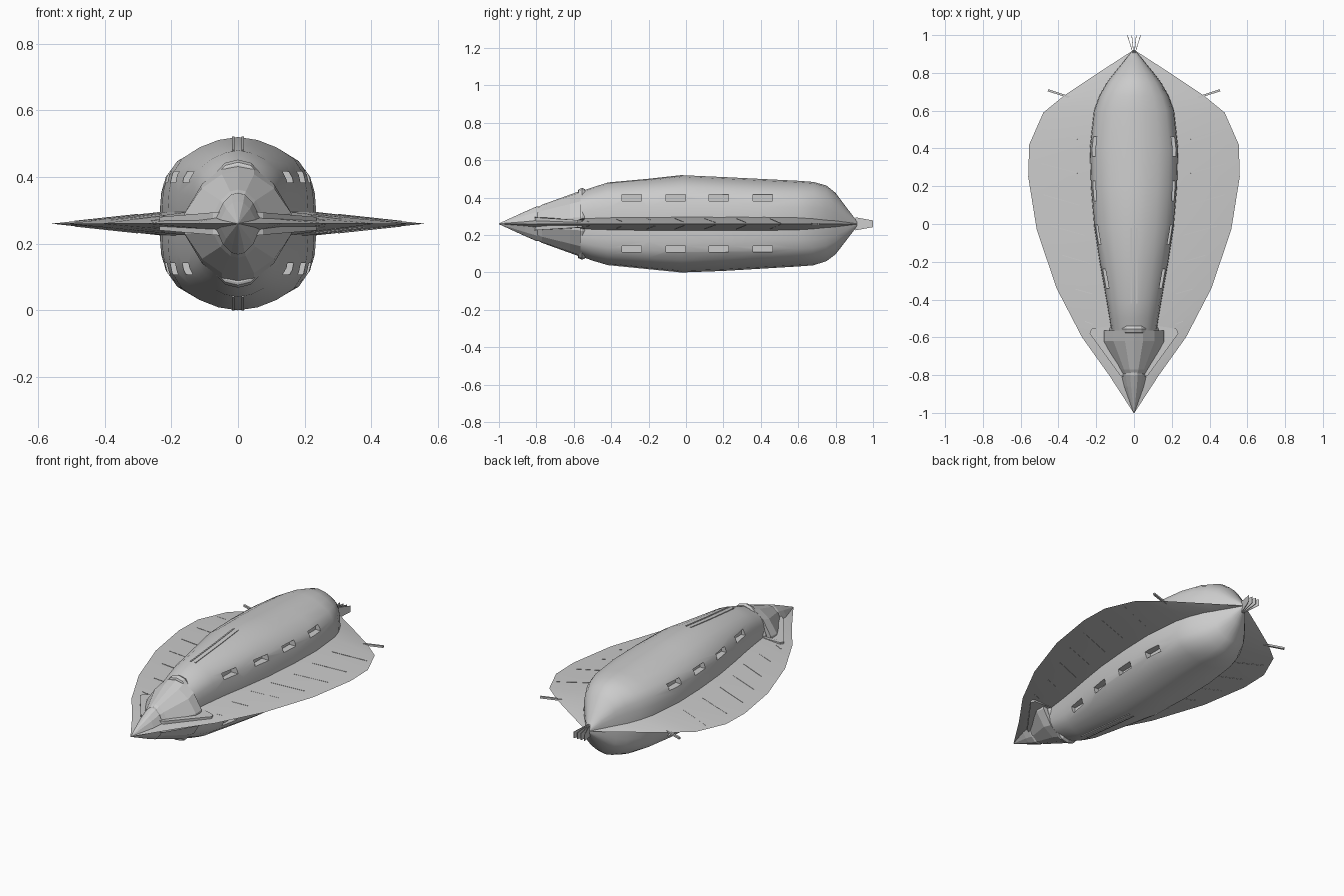
import bpy, bmesh, math
from mathutils import Vector, Matrix

if "Cube" in bpy.data.objects:
    bpy.data.objects.remove(bpy.data.objects["Cube"])

MID = 0.26
# Hull stations: y, half width, top z, bottom z
HULL = [(-.57, .118, .43, .09), (-.50, .13, .455, .063), (-.42, .143, .48, .04), (-.2, .182, .50, .018),
        (-.02, .21, .52, 0), (.2, .228, .51, .008), (.4, .234, .50, .02), (.6, .212, .49, .032),
        (.68, .183, .484, .038), (.75, .143, .465, .06), (.80, .105, .425, .097), (.86, .055, .345, .175),
        (.92, .006, .266, .254)]
# Wing outline: y, edge half width, root half thickness
WING = [(-1, .002, .001), (-.8, .132, .018), (-.6, .275, .026), (-.34, .41, .035), (-.03, .515, .036),
        (.25, .56, .036), (.42, .555, .036), (.59, .48, .034), (.68, .37, .028), (.80, .19, .018), (.92, .004, .002)]


def lerp(table, y, k):
    if y <= table[0][0]:
        return table[0][k]
    for a, b in zip(table, table[1:]):
        if y <= b[0]:
            return a[k] + (b[k] - a[k]) * (y - a[0]) / (b[0] - a[0])
    return table[-1][k]


def finish(name, bm, smooth=None):
    bmesh.ops.recalc_face_normals(bm, faces=bm.faces)
    me = bpy.data.meshes.new(name)
    bm.to_mesh(me)
    bm.free()
    ob = bpy.data.objects.new(name, me)
    bpy.context.collection.objects.link(ob)
    if smooth:
        bpy.ops.object.select_all(action='DESELECT')
        ob.select_set(True)
        bpy.context.view_layer.objects.active = ob
        bpy.ops.object.shade_smooth_by_angle(angle=math.radians(smooth))
    return ob


def loft(bm, rings):
    rings = [[bm.verts.new(p) for p in r] for r in rings]
    n = len(rings[0])
    for a, b in zip(rings, rings[1:]):
        for i in range(n):
            bm.faces.new((a[i], a[(i + 1) % n], b[(i + 1) % n], b[i]))
    bm.faces.new(rings[0])
    bm.faces.new(rings[-1][::-1])


def section(y, w, zt, zb, quad):
    # quad runs from the crown to the waist in normalised units
    up = [(x * w, MID + z * (zt - MID)) for x, z in quad]
    dn = [(x * w, MID - z * (MID - zb)) for x, z in quad[-2::-1]]
    right = up + dn
    left = [(-x, z) for x, z in right[::-1] if x > 1e-6]
    return [(x, y, z) for x, z in right + left]


def box(bm, centre, size, rot=None):
    m = Matrix.Translation(centre) @ (rot.to_4x4() if rot else Matrix()) @ Matrix.Diagonal((*size, 1))
    bmesh.ops.create_cube(bm, size=1, matrix=m)


def bar(bm, a, b, wide, high):
    a, b = Vector(a), Vector(b)
    box(bm, (a + b) / 2, (wide, (b - a).length, high), (b - a).to_track_quat('Y', 'Z').to_matrix())


# Rounded hull
ROUND = [(0, 1), (.28, .965), (.55, .88), (.80, .75), (.93, .58), (.985, .38), (1, .18), (1, 0)]
bm = bmesh.new()
loft(bm, [section(*s, ROUND) for s in HULL])
hull = finish("hull", bm)

# Recessed side windows
bm = bmesh.new()
for y in (-.29, -.055, .175, .41):
    for s in (-1, 1):
        for z, k in ((.40, .915), (.125, .925)):
            w = lerp(HULL, y, 1) * k
            box(bm, (s * (w + .035), y, z), (.13, .105, .034))
cutter = finish("window_cutter", bm)
cutter.hide_render = True
cutter.hide_set(True)
mod = hull.modifiers.new("windows", 'BOOLEAN')
mod.object = cutter
mod.solver = 'EXACT'
bpy.context.view_layer.objects.active = hull
hull.select_set(True)
bpy.ops.object.modifier_apply(modifier="windows")
bpy.ops.object.shade_smooth_by_angle(angle=math.radians(28))

# Leaf-shaped wing with sharp edge
bm = bmesh.new()
rings = []
for y, e, t in WING:
    r = min(e * .5, lerp(HULL, y, 1) * .97)
    rings.append([(-e, y, MID), (-r, y, MID + t), (r, y, MID + t), (e, y, MID), (r, y, MID - t), (-r, y, MID - t)])
loft(bm, rings)
finish("wing", bm, 20)

# Faceted nose cone and cockpit
FACET = [(0, 1), (.3, .95), (.68, .68), (1, .2), (1, 0)]
bm = bmesh.new()
loft(bm, [section(*s, FACET) for s in
          [(-1, .002, .262, .258), (-.86, .052, .326, .194), (-.80, .066, .352, .168), (-.76, .055, .355, .165)]])
finish("nose_cone", bm)
bm = bmesh.new()
loft(bm, [section(*s, FACET) for s in
          [(-.81, .058, .338, .182), (-.77, .078, .362, .158), (-.62, .16, .416, .104), (-.565, .158, .436, .084)]])
finish("cockpit", bm)

# Collar behind the cockpit
bm = bmesh.new()
loft(bm, [section(*s, FACET) for s in
          [(-.578, .120, .437, .083), (-.575, .128, .444, .076), (-.555, .130, .452, .068), (-.54, .122, .445, .075)]])
finish("cockpit_collar", bm)

# Armour plate where the cockpit meets the wing
bm = bmesh.new()
outline = [(0, -.835), (.075, -.80), (.235, -.58), (.225, -.555), (0, -.52), (-.225, -.555), (-.235, -.58), (-.075, -.80)]
loft(bm, [[(x, y, MID + s * (.040 - .085 * abs(x))) for x, y in outline] for s in (-1, 1)])
finish("cockpit_plate", bm)

# Rails on the crown and keel
bm = bmesh.new()
for x in (-.014, .014):
    for k, s in ((2, 1), (3, -1)):
        for a, b in ((-.42, -.2), (-.2, -.02)):
            bar(bm, (x, a, lerp(HULL, a, k) - s * .003), (x, b, lerp(HULL, b, k) - s * .003), .008, .008)
finish("crown_and_keel_rails", bm)


# Thin panel lines on the wing
def wing_z(x, y):
    e, r = lerp(WING, y, 1), lerp(HULL, y, 1) * .97
    return lerp(WING, y, 2) * max(0, min(1, (e - x) / (e - r)))


bm = bmesh.new()
for x0, y0, x1, y1 in ((.30, .45, .49, .505), (.30, .27, .49, .32), (.29, .10, .48, .155),
                       (.26, -.06, .44, -.01), (.23, -.21, .38, -.165), (.22, -.37, .31, -.345), (.22, -.53, .26, -.515)):
    for sx in (-1, 1):
        for sz in (-1, 1):
            bar(bm, (sx * x0, y0, MID + sz * wing_z(x0, y0)), (sx * x1, y1, MID + sz * wing_z(x1, y1)), .004, .003)
finish("wing_panel_lines", bm)

# Trailing antennas
bm = bmesh.new()
for s in (-1, 1):
    bar(bm, (s * .22, .63, MID), (s * .455, .708, MID), .011, .011)
finish("antennas", bm)

# Splayed tail fins
bm = bmesh.new()
for a in (-.035, -.012, .012, .035):
    pts = [(a * .15, .905, MID + .035), (a, .999, MID + .018), (a, .999, MID - .018), (a * .15, .905, MID - .035)]
    loft(bm, [[(x + d, y, z) for x, y, z in pts] for d in (-.0015, .0015)])
finish("tail_fins", bm)
